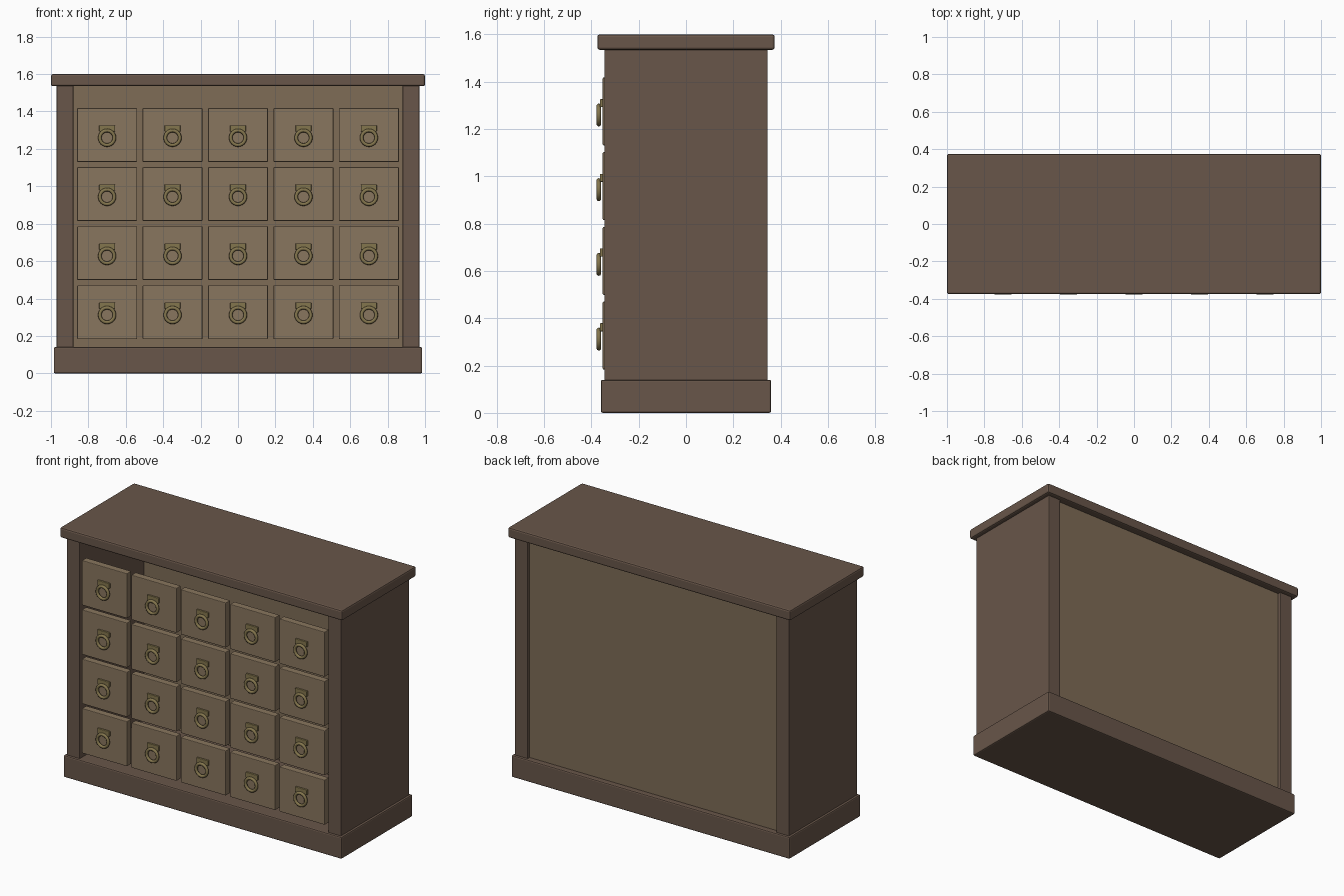
import bpy
import math

if "Cube" in bpy.data.objects:
    bpy.data.objects.remove(bpy.data.objects["Cube"])


def material(name, rgb):
    m = bpy.data.materials.new(name)
    m.diffuse_color = (*rgb, 1)
    m.use_nodes = True
    m.node_tree.nodes["Principled BSDF"].inputs["Base Color"].default_value = m.diffuse_color
    return m


dark_wood = material("dark_wood", (0.14, 0.093, 0.067))
panel_wood = material("panel_wood", (0.21, 0.15, 0.093))
drawer_wood = material("drawer_wood", (0.25, 0.18, 0.112))
brass = material("brass", (0.23, 0.18, 0.075))


def box(name, x, y, z, mat, bevel=0.0):
    """Box from (min, max) ranges, with optional rounded edges."""
    lo, hi = zip(x, y, z)
    bpy.ops.mesh.primitive_cube_add(
        size=1, location=[(a + b) / 2 for a, b in zip(lo, hi)])
    ob = bpy.context.object
    ob.name = name
    ob.scale = [b - a for a, b in zip(lo, hi)]
    bpy.ops.object.transform_apply(location=False, rotation=False, scale=True)
    ob.data.materials.append(mat)
    if bevel:
        mod = ob.modifiers.new("Bevel", "BEVEL")
        mod.width = bevel
        mod.segments = 2
    return ob


# Carcass: plinth, top board, two side panels and an inset back panel
box("plinth", (-0.985, 0.985), (-0.36, 0.36), (0, 0.14), dark_wood, 0.008)
box("top_board", (-1, 1), (-0.375, 0.375), (1.535, 1.6), dark_wood, 0.01)
for side, s in (("left", -1), ("right", 1)):
    box(side + "_side_panel", sorted((s * 0.88, s * 0.97)), (-0.345, 0.345),
        (0.135, 1.54), dark_wood, 0.004)
box("back_panel", (-0.885, 0.885), (0.305, 0.325), (0.135, 1.54), panel_wood)

# Drawer fronts, each with a brass plate and a ring pull
for row in range(4):
    for col in range(5):
        cx = (col - 2) * 0.35
        cz = 0.327 + row * 0.3158
        tag = f"_{row + 1}_{col + 1}"
        box("drawer_front" + tag, (cx - 0.16, cx + 0.16), (-0.352, -0.307),
            (cz - 0.1435, cz + 0.1435), drawer_wood, 0.004)
        box("handle_plate" + tag, (cx - 0.042, cx + 0.042), (-0.364, -0.350),
            (cz + 0.018, cz + 0.052), brass, 0.003)
        bpy.ops.mesh.primitive_torus_add(
            location=(cx, -0.3685, cz - 0.015), rotation=(math.pi / 2, 0, 0),
            major_radius=0.039, minor_radius=0.0095,
            major_segments=24, minor_segments=10)
        ring = bpy.context.object
        ring.name = "handle_ring" + tag
        ring.data.materials.append(brass)
        bpy.ops.object.shade_smooth()
